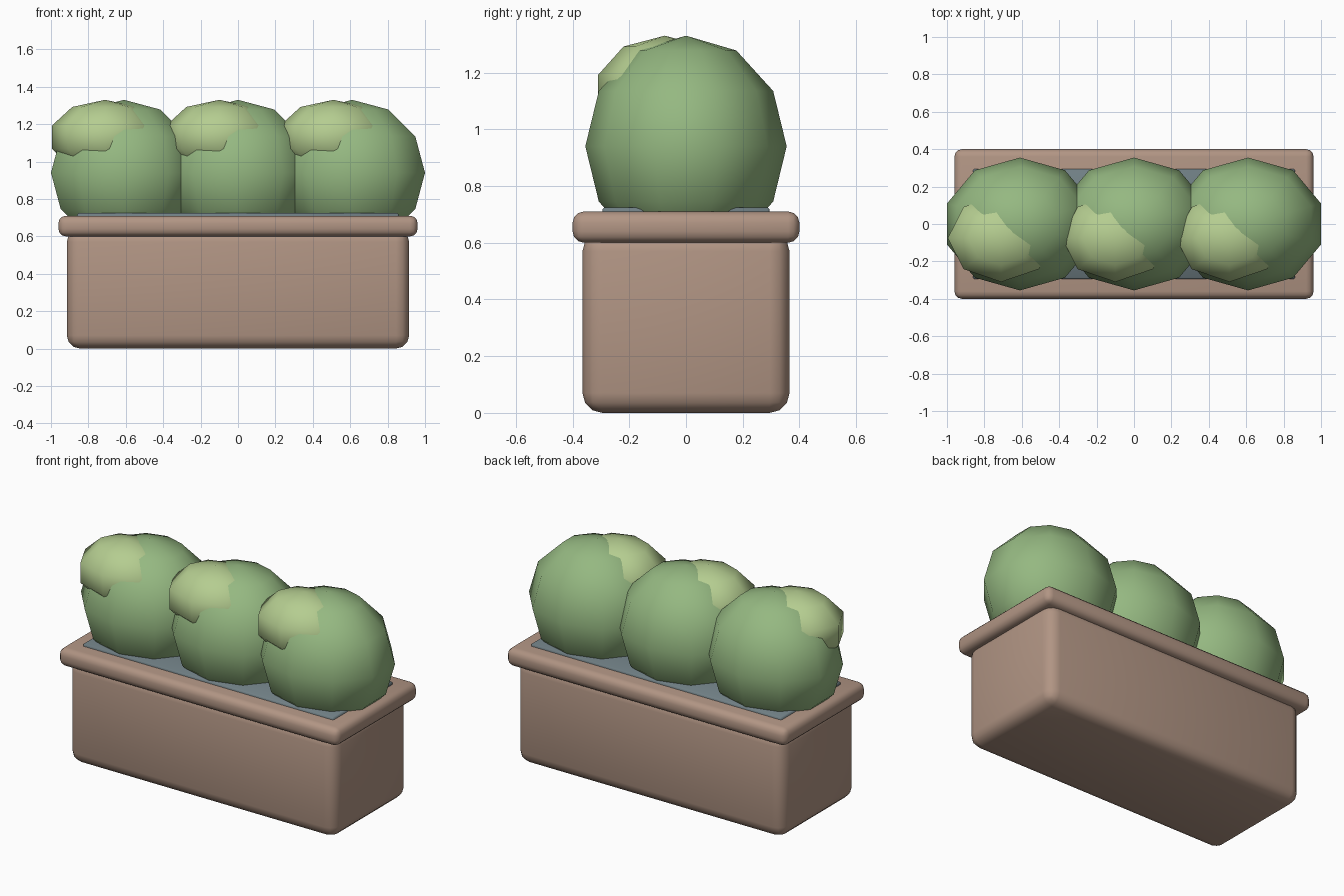
import bpy

if "Cube" in bpy.data.objects:
    bpy.data.objects.remove(bpy.data.objects["Cube"])


def material(name, rgb):
    m = bpy.data.materials.new(name)
    m.diffuse_color = (*rgb, 1)
    m.use_nodes = True
    m.node_tree.nodes["Principled BSDF"].inputs["Base Color"].default_value = m.diffuse_color
    return m


CLAY = material("clay", (0.44, 0.30, 0.23))
SOIL = material("soil", (0.16, 0.21, 0.23))
LEAF = material("leaf", (0.30, 0.48, 0.22))
LIGHT_LEAF = material("light_leaf", (0.46, 0.61, 0.28))


def block(name, size, z0, z1, bevel, segments, mat):
    """Bevelled box standing between heights z0 and z1."""
    bpy.ops.mesh.primitive_cube_add(size=1, location=(0, 0, (z0 + z1) / 2))
    ob = bpy.context.object
    ob.name = name
    ob.scale = (size[0], size[1], z1 - z0)
    bpy.ops.object.transform_apply(location=False, rotation=False, scale=True)
    mod = ob.modifiers.new("Bevel", 'BEVEL')
    mod.width = bevel
    mod.segments = segments
    bpy.ops.object.modifier_apply(modifier=mod.name)
    bpy.ops.object.shade_smooth_by_angle(angle=0.87)
    ob.data.materials.append(mat)
    return ob


def blob(name, loc, radii, segments, rings, mat):
    """Squashed low-poly sphere with smooth shading."""
    bpy.ops.mesh.primitive_uv_sphere_add(segments=segments, ring_count=rings,
                                         radius=1, location=loc)
    ob = bpy.context.object
    ob.name = name
    ob.scale = radii
    bpy.ops.object.transform_apply(location=False, rotation=False, scale=True)
    bpy.ops.object.shade_smooth()
    ob.data.materials.append(mat)
    return ob


# Planter trough, rim and soil
block("planter_box", (1.83, 0.73), 0, 0.64, 0.07, 3, CLAY)
block("planter_rim", (1.92, 0.80), 0.60, 0.71, 0.04, 3, CLAY)
block("soil", (1.72, 0.59), 0.67, 0.725, 0.008, 1, SOIL)

# Three round bushes, each with a lighter leaf clump at upper front left
for i, x in enumerate((-0.61, 0, 0.61), 1):
    blob(f"bush_{i}", (x, 0, 0.94), (0.41, 0.355, 0.39), 10, 6, LEAF)
    blob(f"leaf_clump_{i}", (x - 0.10, -0.075, 1.13), (0.30, 0.247, 0.20),
         8, 5, LIGHT_LEAF)
